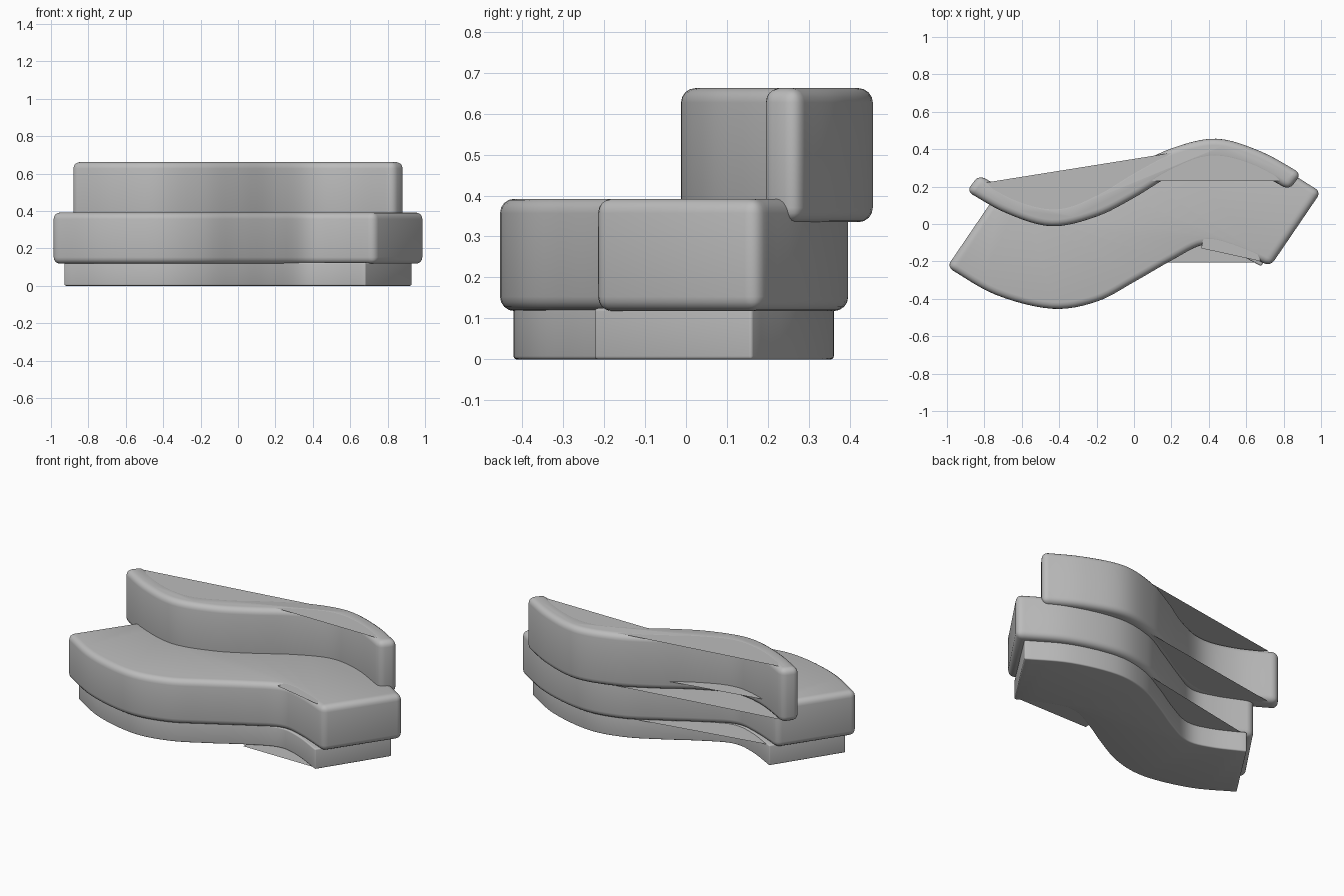
import bpy, bmesh, math
from mathutils import Vector

cube = bpy.data.objects.get("Cube")
if cube:
    bpy.data.objects.remove(cube, do_unlink=True)

grey = bpy.data.materials.new("upholstery grey")
grey.use_nodes = True
colour = (0.5, 0.5, 0.5, 1)
grey.diffuse_color = colour
grey.node_tree.nodes["Principled BSDF"].inputs["Base Color"].default_value = colour


def spline(pts, steps=6):
    """Smooth curve through the points."""
    p = [Vector(q) for q in pts]
    p = [2 * p[0] - p[1]] + p + [2 * p[-1] - p[-2]]
    out = []
    for a, b, c, d in zip(p, p[1:], p[2:], p[3:]):
        for i in range(steps):
            t = i / steps
            out.append(0.5 * (2 * b + (c - a) * t + (2 * a - 5 * b + 4 * c - d) * t * t
                              + (3 * b - a - 3 * c + d) * t ** 3))
    return out + [p[-2]]


def finish(bm, name):
    mesh = bpy.data.meshes.new(name)
    bm.to_mesh(mesh)
    bm.free()
    mesh.materials.append(grey)
    ob = bpy.data.objects.new(name, mesh)
    bpy.context.collection.objects.link(ob)
    return ob


def wave_block(name, front, centre_y, z0, z1, bevel):
    """S-shaped slab; the back edge is the front edge turned half a turn."""
    front = spline(front)
    back = [Vector((-v.x, 2 * centre_y - v.y)) for v in front]
    bm = bmesh.new()
    face = bm.faces.new([bm.verts.new((v.x, v.y, z0)) for v in front + back])
    ext = bmesh.ops.extrude_face_region(bm, geom=[face])
    top = [g for g in ext["geom"] if isinstance(g, bmesh.types.BMVert)]
    bmesh.ops.translate(bm, verts=top, vec=(0, 0, z1 - z0))
    bmesh.ops.recalc_face_normals(bm, faces=bm.faces)
    ob = finish(bm, name)
    mod = ob.modifiers.new("rounded edges", "BEVEL")
    mod.width, mod.segments = bevel, 4
    mod.limit_method, mod.angle_limit = "ANGLE", math.radians(35)
    bpy.ops.object.select_all(action="DESELECT")
    ob.select_set(True)
    bpy.context.view_layer.objects.active = ob
    bpy.ops.object.modifier_apply(modifier=mod.name)
    bpy.ops.object.shade_smooth_by_angle(angle=math.radians(35))
    return front, back


def web(name, edge, start, end, z, inset, up=True):
    """Flat sheet bridging a hollow of the edge between two points."""
    x0, x1 = sorted((start[0], end[0]))
    pts = sorted((v for v in edge if x0 < v.x < x1), key=lambda v: v.x)
    loop = [Vector(start)] + [Vector((v.x, v.y + inset)) for v in pts] + [Vector(end)]
    bm = bmesh.new()
    face = bm.faces.new([bm.verts.new((v.x, v.y, z)) for v in loop])
    face.normal_update()
    if (face.normal.z > 0) != up:
        face.normal_flip()
    finish(bm, name)


# Plinth
front, back = wave_block("base", [(-.93, -.22), (-.7, -.352), (-.42, -.42), (-.2, -.385), (0, -.285),
                                  (.18, -.18), (.35, -.105), (.5, -.135), (.68, -.225)],
                         -.03, 0, .125, .008)
web("base_front_web", front, (.18, -.205), (.65, -.205), .001, .02, False)

# Seat cushion
front, back = wave_block("seat", [(-1, -.23), (-.74, -.378), (-.44, -.453), (-.2, -.415), (0, -.31),
                                  (.2, -.195), (.37, -.112), (.52, -.138), (.73, -.225)],
                         -.029, .118, .392, .035)
web("seat_front_web", front, (.36, -.13), (.68, -.2), .391, .035)
for label, z, up in (("top", .391, True), ("bottom", .119, False)):
    web("seat_back_web_" + label, back, (-.68, .145), (.12, .3), z, -.035, up)

# Backrest
front, back = wave_block("backrest", [(-.895, .175), (-.68, .057), (-.44, -.012), (-.2, .04), (0, .14),
                                      (.2, .26), (.4, .335), (.6, .3), (.83, .183)],
                         .222, .335, .662, .035)
web("backrest_front_web", front, (.1, .23), (.78, .23), .661, .035)
for label, z, up in (("top", .661, True), ("bottom", .336, False)):
    web("backrest_back_web_" + label, back, (-.79, .222), (.2, .38), z, -.035, up)
